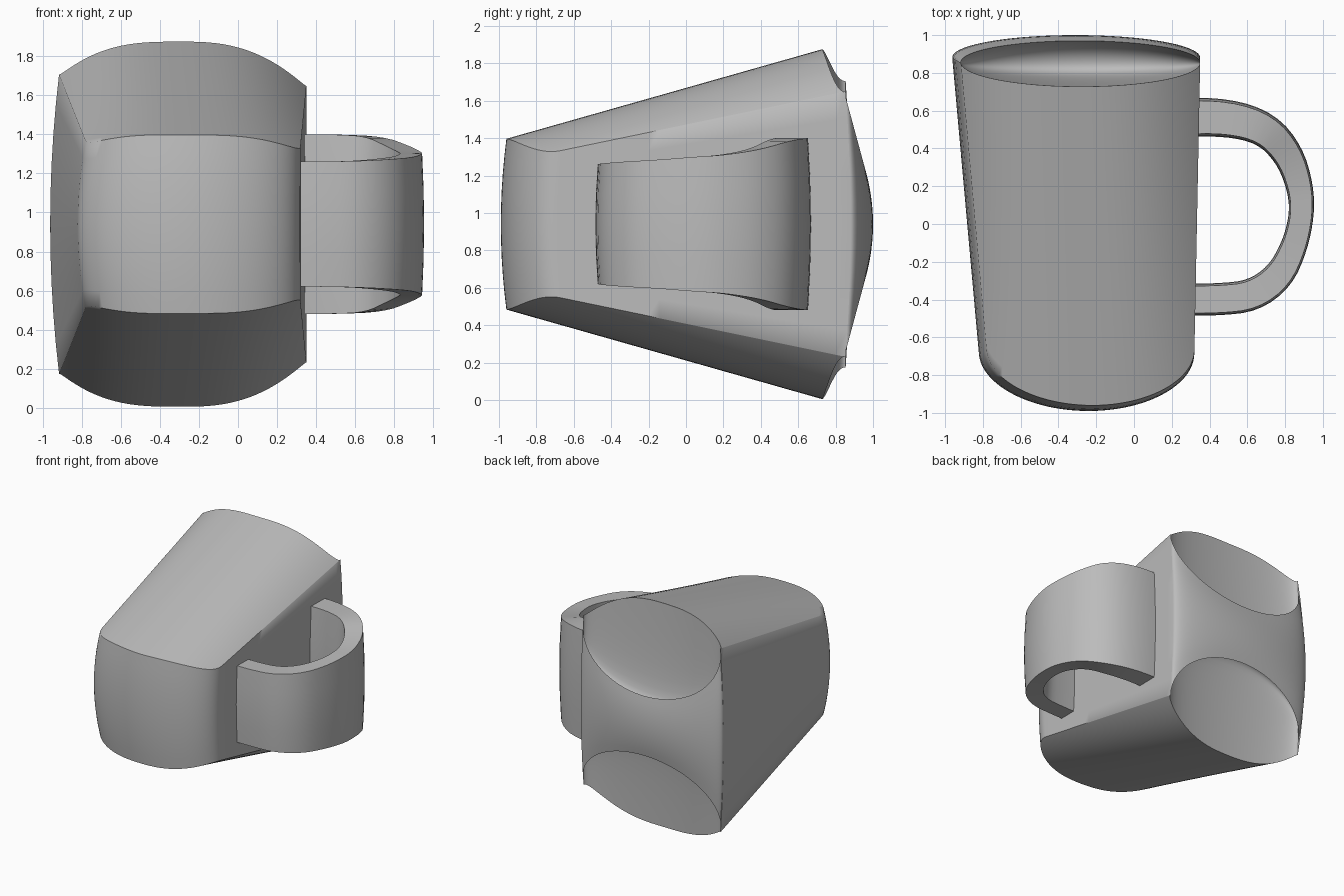
import bpy, bmesh, math
from mathutils import Vector

cube = bpy.data.objects.get("Cube")
if cube:
    bpy.data.objects.remove(cube, do_unlink=True)

MID = 0.94          # height of the symmetry plane
CX = -0.31          # body axis
RIGHT = 0.34        # handle-side wall, which stays upright

grey = bpy.data.materials.new("plain grey")
grey.use_nodes = True
colour = (0.5, 0.5, 0.5, 1)
grey.diffuse_color = colour
grey.node_tree.nodes["Principled BSDF"].inputs["Base Color"].default_value = colour
grey.node_tree.nodes["Principled BSDF"].inputs["Roughness"].default_value = 0.8


def finish(bm, name, angle):
    bmesh.ops.remove_doubles(bm, verts=bm.verts, dist=0.0005)
    bmesh.ops.recalc_face_normals(bm, faces=bm.faces)
    mesh = bpy.data.meshes.new(name)
    bm.to_mesh(mesh)
    bm.free()
    mesh.materials.append(grey)
    obj = bpy.data.objects.new(name, mesh)
    bpy.context.collection.objects.link(obj)
    bpy.ops.object.select_all(action='DESELECT')
    obj.select_set(True)
    bpy.context.view_layer.objects.active = obj
    bpy.ops.object.shade_smooth_by_angle(angle=math.radians(angle))


def skin(bm, rows):
    """Quads between neighbouring rows of vertices."""
    for a, b in zip(rows, rows[1:]):
        for i in range(len(a) - 1):
            bm.faces.new((a[i], a[i + 1], b[i + 1], b[i]))


# Mug body: wedge-shaped solid with a deep mouth above and below the back band
COLS, ROWS, SCOOP, WALL = 48, 26, 24, 10


def body_point(t, r):
    """Plan position and half-height; r beyond 1 lies in the mouth."""
    arc = math.sqrt(max(0, 1 - t * t))
    front, lip, back = -0.69 - 0.3 * arc, 0.88 - 0.13 * arc, 0.88 + 0.12 * arc
    dome = 1 - (0.27 * t ** 2.5 if t > 0 else 0.21 * abs(t) ** 3)
    if r <= 1:
        y = front + (lip - front) * r
        h = (0.935 + 0.275 * (y - 0.75)) * dome
    else:
        s = 0.5 - 0.5 * math.cos(math.pi * (r - 1))
        y = lip + (back - lip) * s
        high = (0.935 + 0.275 * (lip - 0.75)) * dome
        low = 0.25 + 0.43 * (1 - arc)
        floor = 0.12 + 0.4 * (1 - arc)
        h = floor + (high - floor) * (1 - s) ** 9 + (low - floor) * s ** 5
    half = 0.608 + 0.055 * y
    return CX + 0.035 - 0.035 * y + t * half, y, h


def body_vert(bm, t, r, f):
    """f runs from -1 (underside) to 1 (upper side); walls bulge at f = 0."""
    x, y, h = body_point(t, r)
    return bm.verts.new((RIGHT + (x - RIGHT) * (1 - 0.035 * f * f),
                         y * (1 - 0.03 * f * f), MID + f * h))


ts = [math.sin(math.pi * (i / COLS - 0.5)) for i in range(COLS + 1)]
rs = [i / ROWS for i in range(ROWS + 1)] + [1 + i / SCOOP for i in range(1, SCOOP + 1)]
fs = [2 * i / WALL - 1 for i in range(WALL + 1)]

bm = bmesh.new()
for f in (-1, 1):
    skin(bm, [[body_vert(bm, t, r, f) for t in ts] for r in rs])
outline = ([(t, 0) for t in ts] + [(1, r) for r in rs[1:ROWS + 1]]
           + [(t, 2) for t in reversed(ts)] + [(-1, r) for r in reversed(rs[:ROWS + 1])])
skin(bm, [[body_vert(bm, t, r, f) for t, r in outline] for f in fs])
bmesh.ops.dissolve_degenerate(bm, dist=0.0005, edges=bm.edges)
finish(bm, "mug_body", 52)

# Handle: broad loop, each section as x, y, half thickness, half breadth
path = [Vector(p) for p in (
    (0.22, 0.565, .105, .46), (0.5, 0.565, .1, .46), (0.70, 0.505, .09, .45),
    (0.82, 0.37, .08, .40), (0.88, 0.2, .07, .37), (0.89, 0.05, .065, .36),
    (0.85, -0.12, .07, .345), (0.77, -0.28, .08, .335), (0.63, -0.38, .085, .325),
    (0.45, -0.4, .085, .32), (0.22, -0.4, .085, .32))]
for _ in range(2):
    smooth = [path[0]]
    for a, b in zip(path, path[1:]):
        smooth += [a.lerp(b, 0.25), a.lerp(b, 0.75)]
    path = smooth + [path[-1]]

bm = bmesh.new()
rings = []
for i, p in enumerate(path):
    d = path[min(i + 1, len(path) - 1)] - path[max(i - 1, 0)]
    n = Vector((d.y, -d.x)).normalized()
    ring = []
    for side, f in ((-1, -1), (-1, -.5), (-1, 0), (-1, .5), (-1, 1),
                    (1, 1), (1, .5), (1, 0), (1, -.5), (1, -1)):
        w = p[2] * side * (1 - 0.15 * f * f)
        ring.append(bm.verts.new((p.x + n.x * w, p.y + n.y * w, MID + f * p[3])))
    rings.append(ring + ring[:1])
skin(bm, rings)
for ring in (rings[0], rings[-1]):
    bm.faces.new(ring[:-1])
finish(bm, "mug_handle", 42)
